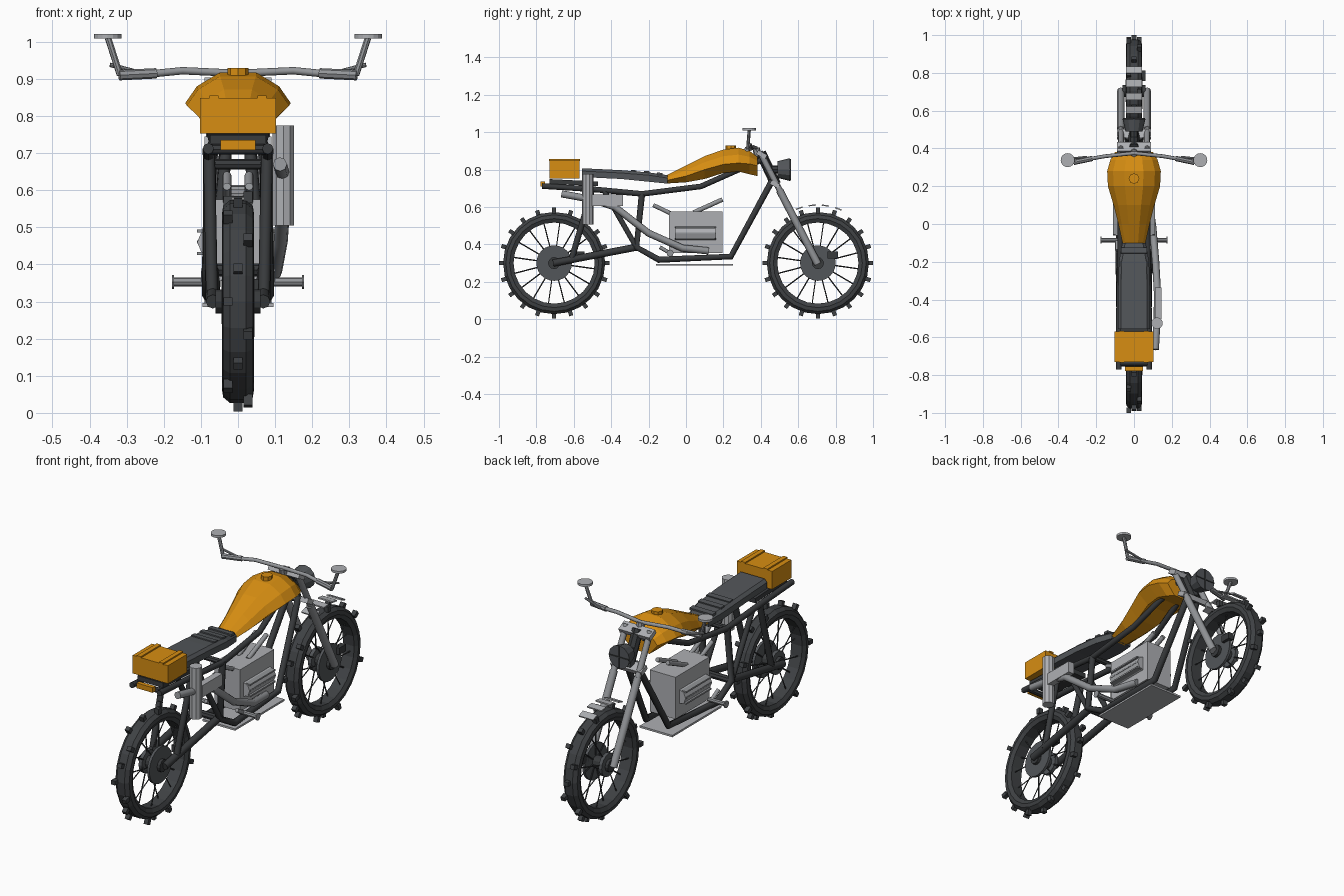
import bpy, bmesh, math
from mathutils import Vector, Matrix

if "Cube" in bpy.data.objects:
    bpy.data.objects.remove(bpy.data.objects["Cube"])


def material(name, r, g, b):
    m = bpy.data.materials.new(name)
    m.diffuse_color = (r, g, b, 1)
    m.use_nodes = True
    m.node_tree.nodes["Principled BSDF"].inputs["Base Color"].default_value = m.diffuse_color
    return m


ORANGE = material("orange paint", 0.68, 0.27, 0.006)
RUBBER = material("tyre rubber", 0.05, 0.054, 0.058)
FRAME = material("dark frame", 0.04, 0.043, 0.046)
GREY = material("dark grey", 0.085, 0.092, 0.1)
STEEL = material("fork steel", 0.29, 0.3, 0.315)
SILVER = material("silver", 0.42, 0.43, 0.45)


def finish(name, bm, mat):
    bmesh.ops.recalc_face_normals(bm, faces=bm.faces)
    me = bpy.data.meshes.new(name)
    bm.to_mesh(me)
    bm.free()
    me.materials.append(mat)
    ob = bpy.data.objects.new(name, me)
    bpy.context.collection.objects.link(ob)
    return ob


def add_box(bm, c, s, rot=Matrix()):
    m = Matrix.Translation(c) @ rot @ Matrix.Diagonal((*s, 1))
    bmesh.ops.create_cube(bm, size=1, matrix=m)


def box(name, c, s, mat, rx=0):
    bm = bmesh.new()
    add_box(bm, c, s, Matrix.Rotation(rx, 4, 'X'))
    return finish(name, bm, mat)


def add_rod(bm, a, b, r, r2=None, n=8):
    a, b = Vector(a), Vector(b)
    d = b - a
    m = Matrix.Translation((a + b) / 2) @ d.to_track_quat('Z', 'Y').to_matrix().to_4x4()
    bmesh.ops.create_cone(bm, cap_ends=True, segments=n, radius1=r,
                          radius2=r if r2 is None else r2, depth=d.length, matrix=m)


def rod(name, a, b, r, mat, r2=None, n=8):
    bm = bmesh.new()
    add_rod(bm, a, b, r, r2, n)
    return finish(name, bm, mat)


def tube(name, pts, r, mat, sides=(1,)):
    """Bent pipe through points; sides (-1, 1) makes a mirrored pair."""
    for s in sides:
        cu = bpy.data.curves.new(name, 'CURVE')
        cu.dimensions = '3D'
        cu.bevel_depth, cu.bevel_resolution, cu.use_fill_caps = r, 2, True
        sp = cu.splines.new('POLY')
        sp.points.add(len(pts) - 1)
        for p, (x, y, z) in zip(sp.points, pts):
            p.co = (x * s, y, z, 1)
        ob = bpy.data.objects.new(name, cu)
        bpy.context.collection.objects.link(ob)
        ob.data.materials.append(mat)
        bpy.ops.object.select_all(action='DESELECT')
        ob.select_set(True)
        bpy.context.view_layer.objects.active = ob
        bpy.ops.object.convert(target='MESH')


def loft(name, rings, mat):
    bm = bmesh.new()
    rows = [[bm.verts.new(p) for p in ring] for ring in rings]
    n = len(rows[0])
    for a, b in zip(rows, rows[1:]):
        for i in range(n):
            j = (i + 1) % n
            bm.faces.new((a[i], a[j], b[j], b[i]))
    bm.faces.new(rows[0])
    bm.faces.new(rows[-1])
    return finish(name, bm, mat)


BOTH = (-1, 1)


# Wheels: tyre, knobs, spokes, hub and brake disc
def wheel(label, y):
    z = 0.3
    bm = bmesh.new()
    prof = [(0.022, 0.273), (0.04, 0.258), (0.043, 0.238), (0.032, 0.217),
            (-0.032, 0.217), (-0.043, 0.238), (-0.04, 0.258), (-0.022, 0.273)]
    n = 24
    rows = [[bm.verts.new((x, y + r * math.sin(a), z - r * math.cos(a))) for x, r in prof]
            for a in (2 * math.pi * i / n for i in range(n))]
    for i in range(n):
        p, q = rows[i], rows[(i + 1) % n]
        for j in range(8):
            k = (j + 1) % 8
            bm.faces.new((p[j], p[k], q[k], q[j]))
    finish(label + "_tyre", bm, RUBBER)

    bm = bmesh.new()
    for i in range(20):
        a = math.radians(18 * i)
        c = (0.027 * (0, 1, -1)[i % 3], y - 0.281 * math.sin(a), z - 0.281 * math.cos(a))
        add_box(bm, c, (0.024, 0.022, 0.03), Matrix.Rotation(-a, 4, 'X'))
    finish(label + "_tread_knobs", bm, RUBBER)

    bm = bmesh.new()
    for i in range(16):
        a = math.radians(22.5 * i + 8)
        u = Vector((0, math.sin(a), math.cos(a)))
        o = Vector((0, y, z))
        side = Vector((0.03 * (-1) ** i, 0, 0))
        add_rod(bm, o + u * 0.03 + side, o + u * 0.222 + side * 0.3, 0.0035, n=4)
    finish(label + "_spokes", bm, FRAME)
    rod(label + "_hub", (-0.06, y, z), (0.06, y, z), 0.032, FRAME, n=12)
    rod(label + "_brake_disc", (0.03, y, z), (0.044, y, z), 0.095, GREY, n=24)
    rod(label + "_drum", (-0.044, y, z), (-0.025, y, z), 0.06, GREY, n=16)
    box(label + "_caliper", (0.045, y + (0.08 if y > 0 else 0.135), 0.343), (0.03, 0.055, 0.036), FRAME)


wheel("rear", -0.705)
wheel("front", 0.705)

# Frame tubes
tube("cradle_tube", [(0.03, 0.46, 0.74), (0.065, 0.24, 0.335), (0.08, -0.145, 0.318),
                     (0.08, -0.265, 0.385), (0.075, -0.235, 0.675)], 0.017, FRAME, BOTH)
tube("upper_rail", [(0.08, -0.77, 0.712), (0.08, -0.5, 0.695), (0.075, -0.235, 0.67),
                    (0.07, 0.08, 0.71), (0.05, 0.26, 0.79), (0.03, 0.4, 0.85)], 0.015, FRAME, BOTH)
tube("rear_strut", [(0.08, -0.44, 0.69), (0.08, -0.265, 0.385)], 0.014, FRAME, BOTH)
tube("swingarm", [(0.07, -0.265, 0.385), (0.068, -0.71, 0.3)], 0.019, FRAME, BOTH)
tube("rear_shock", [(0.078, -0.5, 0.7), (0.07, -0.615, 0.31)], 0.016, FRAME, BOTH)
rod("tail_crossbar", (-0.08, -0.74, 0.71), (0.08, -0.74, 0.71), 0.014, FRAME)
rod("pivot_crossbar", (-0.08, -0.265, 0.385), (0.08, -0.265, 0.385), 0.018, FRAME)
rod("seat_crossbar", (-0.08, -0.235, 0.67), (0.08, -0.235, 0.67), 0.014, FRAME)
rod("steering_head", (0, 0.4, 0.89), (0, 0.48, 0.72), 0.028, FRAME)


# Fuel tank: y, half width, bottom, widest height, top
def tank_ring(y, w, b, m, t):
    half = [(0.55 * w, b), (w, m), (0.78 * w, m + 0.55 * (t - m)), (0.35 * w, t)]
    return [(x, y, z) for x, z in half] + [(-x, y, z) for x, z in reversed(half)]


loft("fuel_tank", [tank_ring(*s) for s in (
    (-0.112, 0.058, 0.725, 0.74, 0.765), (0.0, 0.083, 0.732, 0.765, 0.822),
    (0.1, 0.108, 0.75, 0.80, 0.872), (0.2, 0.138, 0.782, 0.828, 0.907),
    (0.28, 0.142, 0.79, 0.835, 0.917), (0.34, 0.125, 0.775, 0.83, 0.9),
    (0.382, 0.1, 0.765, 0.82, 0.868))], ORANGE)
rod("tank_cap", (0, 0.24, 0.9), (0, 0.24, 0.93), 0.028, ORANGE)


# Seat with raised cross bands
def seat_ring(y, w, b, t):
    return [(-w, y, b), (w, y, b), (w, y, t - 0.015), (w - 0.015, y, t),
            (0.015 - w, y, t), (-w, y, t - 0.015)]


loft("seat", [seat_ring(*s) for s in (
    (-0.1, 0.062, 0.725, 0.77), (-0.2, 0.08, 0.735, 0.785),
    (-0.35, 0.084, 0.75, 0.797), (-0.555, 0.084, 0.76, 0.807))], GREY)
for yy, zz in ((-0.14, 0.777), (-0.21, 0.786), (-0.28, 0.791)):
    box("seat_band", (0, yy, zz), (0.135, 0.03, 0.012), GREY, -0.08)
box("seat_tail_tray", (0, -0.6, 0.73), (0.15, 0.26, 0.025), FRAME, -0.05)

# Luggage box, straps, tail light
box("luggage_box", (0, -0.65, 0.801), (0.206, 0.16, 0.095), ORANGE)
for s in BOTH:
    box("luggage_strap", (s * 0.065, -0.65, 0.851), (0.024, 0.166, 0.009), ORANGE)
box("tail_light", (0, -0.766, 0.722), (0.094, 0.022, 0.027), ORANGE)

# Engine, side fins, intake pipes, skid plate, foot pegs
box("engine_block", (0, 0.052, 0.465), (0.15, 0.285, 0.22), SILVER)
for s in BOTH:
    rod("engine_side_barrel", (s * 0.072, -0.06, 0.46), (s * 0.072, 0.16, 0.46), 0.038, SILVER)
    for zz in (0.43, 0.46, 0.49):
        box("cooling_fin", (s * 0.085, 0.05, zz), (0.05, 0.21, 0.008), STEEL)
    rod("foot_peg", (s * 0.07, -0.085, 0.353), (s * 0.174, -0.085, 0.353), 0.012, STEEL)
    rod("foot_peg_end", (s * 0.172, -0.085, 0.353), (s * 0.178, -0.085, 0.353), 0.019, STEEL)
tube("intake_pipe", [(0.03, 0.04, 0.57), (0.03, 0.195, 0.64)], 0.012, STEEL, BOTH)
tube("breather_pipe", [(0.03, -0.07, 0.56), (0.03, -0.175, 0.61)], 0.011, STEEL, BOTH)
tube("gear_lever", [(0.09, -0.08, 0.35), (0.09, -0.14, 0.385)], 0.01, STEEL, BOTH)
box("skid_plate", (0, 0.045, 0.291), (0.19, 0.41, 0.01), SILVER)

# Exhaust on the right side
tube("exhaust_pipe", [(0.08, 0.12, 0.365), (0.1, -0.02, 0.38), (0.115, -0.2, 0.46),
                      (0.125, -0.38, 0.6), (0.122, -0.5, 0.64), (0.113, -0.665, 0.67)], 0.019, STEEL)
box("exhaust_shield", (0.128, -0.42, 0.637), (0.035, 0.165, 0.062), SILVER)
rod("exhaust_silencer", (0.122, -0.525, 0.505), (0.122, -0.525, 0.775), 0.031, SILVER, n=10)

# Front fork and clamps
tube("fork_upper", [(0.07, 0.395, 0.895), (0.07, 0.55, 0.595)], 0.016, STEEL, BOTH)
tube("fork_lower", [(0.07, 0.5, 0.69), (0.07, 0.705, 0.295)], 0.02, STEEL, BOTH)
box("top_clamp", (0, 0.405, 0.88), (0.18, 0.055, 0.025), SILVER, -0.48)
box("lower_clamp", (0, 0.475, 0.722), (0.18, 0.05, 0.025), SILVER, -0.48)

# Slatted front fender
for off in (-0.1, -0.03, 0.04, 0.11):
    a = math.asin(off / 0.31)
    box("fender_slat", (0, 0.705 + off, 0.3 + 0.31 * math.cos(a)), (0.084, 0.038, 0.007), SILVER, -a)

# Headlight with crossed guard
rod("headlight_bracket", (0, 0.42, 0.8), (0, 0.5, 0.8), 0.022, FRAME)
rod("headlight", (0, 0.49, 0.8), (0, 0.557, 0.8), 0.045, GREY, 0.061, 12)
box("headlight_bar_across", (0, 0.558, 0.8), (0.115, 0.005, 0.006), FRAME)
box("headlight_bar_upright", (0, 0.558, 0.8), (0.006, 0.005, 0.115), FRAME)

# Handlebar, grips, levers, mirrors
tube("handlebar", [(x, 0.375 - abs(x) ** 1.5 * 0.27, z) for x, z in (
    (-0.31, 0.912), (-0.22, 0.915), (-0.15, 0.922), (0, 0.915),
    (0.15, 0.922), (0.22, 0.915), (0.31, 0.912))], 0.01, STEEL)
rod("bar_riser", (0, 0.385, 0.87), (0, 0.375, 0.915), 0.02, STEEL)
for s in BOTH:
    rod("grip", (s * 0.22, 0.347, 0.915), (s * 0.32, 0.326, 0.91), 0.014, STEEL)
    rod("lever", (s * 0.25, 0.355, 0.913), (s * 0.345, 0.345, 0.938), 0.006, STEEL)
    rod("mirror_stem", (s * 0.318, 0.33, 0.91), (s * 0.35, 0.338, 1.01), 0.009, STEEL)
    rod("mirror", (s * 0.351, 0.338, 1.009), (s * 0.351, 0.338, 1.021), 0.037, SILVER, n=16)
